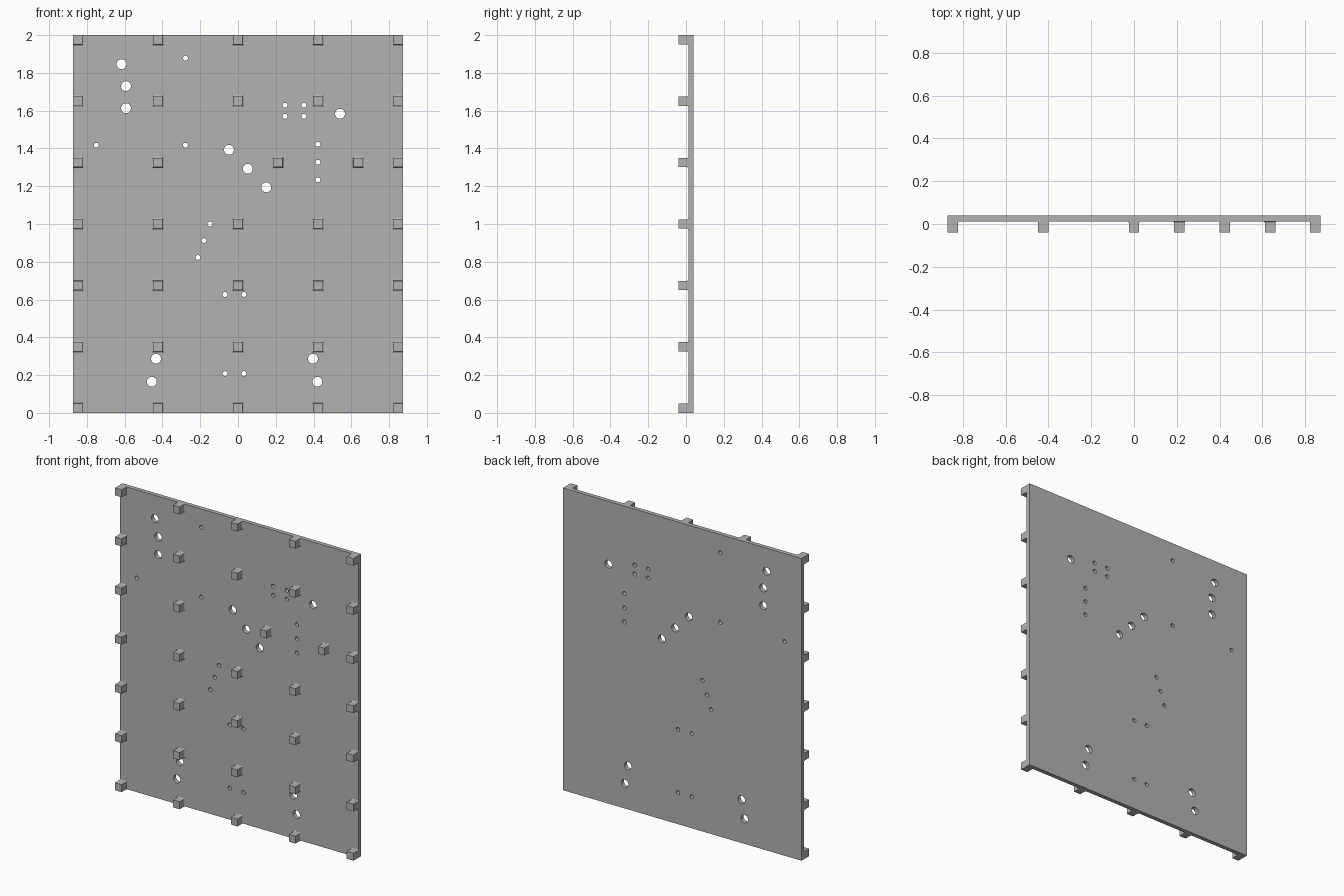
import bpy, bmesh, math
from mathutils import Matrix

old = bpy.data.objects.get("Cube")
if old:
    bpy.data.objects.remove(old, do_unlink=True)

W, H = 0.873, 2.0                          # half width, height
FRONT, BACK, TIP = 0.012, 0.04, -0.04      # plate faces and stud tips along y
HALF, FILLET = 0.0245, 0.007               # stud half size, base fillet

grey = bpy.data.materials.new("plain grey")
grey.use_nodes = True
colour = (0.45, 0.45, 0.45, 1)
grey.diffuse_color = colour
grey.node_tree.nodes["Principled BSDF"].inputs["Base Color"].default_value = colour


def make_object(name, bm):
    bmesh.ops.recalc_face_normals(bm, faces=bm.faces)
    mesh = bpy.data.meshes.new(name)
    bm.to_mesh(mesh)
    bm.free()
    mesh.materials.append(grey)
    obj = bpy.data.objects.new(name, mesh)
    bpy.context.collection.objects.link(obj)
    return obj


# Flat plate
bm = bmesh.new()
size = Matrix.Diagonal((2 * W, BACK - FRONT, H, 1))
bmesh.ops.create_cube(bm, size=1, matrix=Matrix.Translation((0, (FRONT + BACK) / 2, H / 2)) @ size)
plate = make_object("plate", bm)

# Round holes through the plate
big_holes = [(-0.617, 1.846), (-0.593, 1.73), (-0.593, 1.613), (0.54, 1.584),
             (-0.048, 1.393), (0.052, 1.292), (0.15, 1.194),
             (-0.434, 0.287), (-0.456, 0.165), (0.397, 0.287), (0.42, 0.165)]
small_holes = [(-0.278, 1.878), (-0.278, 1.417), (-0.75, 1.417),
               (-0.148, 1.0), (-0.18, 0.912), (-0.212, 0.823)]
small_holes += [(x, z) for x in (0.249, 0.349) for z in (1.57, 1.629)]
small_holes += [(0.423, z) for z in (1.234, 1.327, 1.422)]
small_holes += [(x, z) for x in (-0.069, 0.031) for z in (0.208, 0.627)]

bm = bmesh.new()
turn = Matrix.Rotation(math.pi / 2, 4, "X")
for holes, radius in ((big_holes, 0.026), (small_holes, 0.013)):
    for x, z in holes:
        bmesh.ops.create_cone(bm, cap_ends=True, segments=32, radius1=radius, radius2=radius,
                              depth=0.2, matrix=Matrix.Translation((x, 0, z)) @ turn)
cutter = make_object("hole_cutter", bm)
cutter.hide_render = True

cut = plate.modifiers.new("holes", "BOOLEAN")
cut.operation = "DIFFERENCE"
cut.solver = "EXACT"
cut.object = cutter
bpy.context.view_layer.objects.active = plate
bpy.ops.object.modifier_apply(modifier=cut.name)
bpy.data.objects.remove(cutter, do_unlink=True)


# Square studs with a concave fillet at the base, trimmed at the plate edge
def add_stud(bm, cx, cz):
    profile = [(HALF, TIP)]
    for i in range(5):
        a = math.pi / 2 * i / 4
        profile.append((HALF + FILLET * (1 - math.cos(a)), FRONT - FILLET * (1 - math.sin(a))))
    rings = []
    for half, y in profile:
        rings.append([bm.verts.new((max(-W, min(W, cx + sx * half)), y,
                                    max(0, min(H, cz + sz * half))))
                      for sx, sz in ((-1, -1), (1, -1), (1, 1), (-1, 1))])
    bm.faces.new(rings[0])
    bm.faces.new(rings[-1][::-1])
    for a, b in zip(rings, rings[1:]):
        for i in range(4):
            j = (i + 1) % 4
            bm.faces.new((a[i], a[j], b[j], b[i]))


edge = W - HALF
pitch = (H / 2 - HALF) / 3
bm = bmesh.new()
for row in range(7):
    columns = (-edge, -edge / 2, 0, edge / 2, edge)
    if row == 4:                           # shifted row
        columns = (-edge, -edge / 2, edge / 4, edge * 3 / 4, edge)
    for x in columns:
        add_stud(bm, x, HALF + row * pitch)
make_object("studs", bm)
